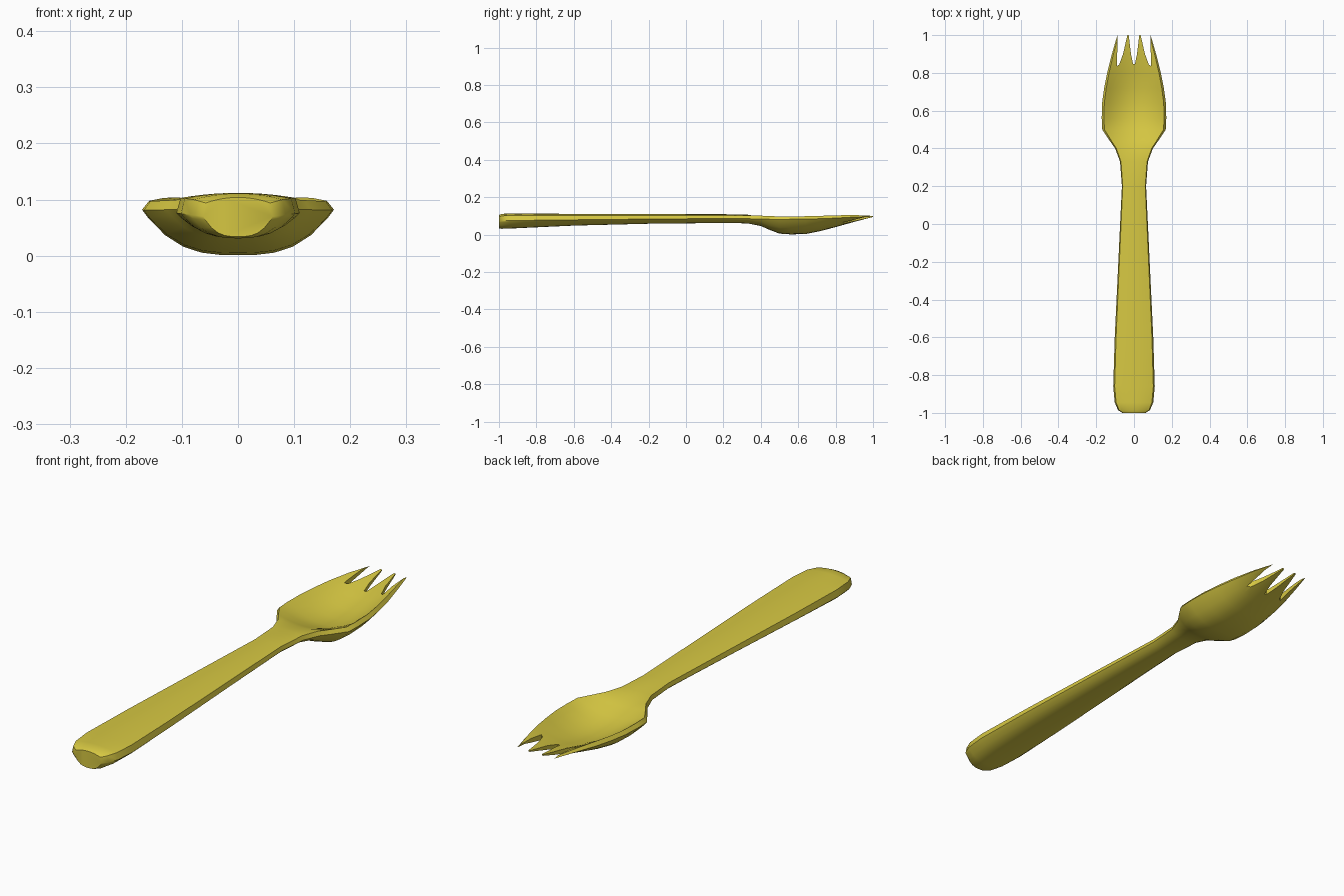
import bpy, bmesh, math

if "Cube" in bpy.data.objects:
    bpy.data.objects.remove(bpy.data.objects["Cube"])

mat = bpy.data.materials.new("mustard yellow")
mat.diffuse_color = (0.68, 0.58, 0.055, 1)
mat.use_nodes = True
mat.node_tree.nodes["Principled BSDF"].inputs["Base Color"].default_value = mat.diffuse_color

# Cross-sections: y, half width, top centre z, lip z, side z, bottom z
STATIONS = [
    (-1.0, .062, .104, .094, .070, .034), (-.985, .085, .111, .100, .073, .031),
    (-.945, .102, .112, .102, .075, .032), (-.86, .110, .112, .103, .076, .036),
    (-.6, .102, .111, .103, .079, .048), (-.2, .083, .110, .103, .083, .058),
    (.2, .064, .109, .103, .086, .062), (.33, .074, .106, .102, .085, .060),
    (.40, .100, .095, .101, .083, .046), (.44, .128, .082, .099, .082, .028),
    (.50, .168, .060, .097, .081, .005), (.56, .171, .045, .097, .082, .001),
    (.64, .169, .040, .098, .083, .003), (.72, .158, .047, .100, .085, .019),
    (.80, .142, .063, .103, .088, .040), (.90, .117, .085, .104, .094, .068),
    (1.0, .088, .099, .101, .097, .094),
]
TOP_U = [0, .2, .4, .6, .78, .93]
BOTTOM_U = [.94, .76, .57, .38, .19, 0]


def section(y, w, tc, lip, side, bot):
    """Closed ring through the domed or dished top, lip, side and belly."""
    half = [(u * w, lip + (tc - lip) * (1 - (u / .93) ** 2)) for u in TOP_U]
    half.append((w, side))
    half += [(u * w, bot + (side - bot) * u ** 3) for u in BOTTOM_U]
    ring = half + [(-x, z) for x, z in half[-2:0:-1]]
    return [(x, y, z) for x, z in ring]


def make_object(name, bm):
    bmesh.ops.recalc_face_normals(bm, faces=bm.faces[:])
    me = bpy.data.meshes.new(name)
    bm.to_mesh(me)
    bm.free()
    me.materials.append(mat)
    ob = bpy.data.objects.new(name, me)
    bpy.context.collection.objects.link(ob)
    return ob


# Handle and bowl lofted as one body
bm = bmesh.new()
rings = [[bm.verts.new(p) for p in section(*s)] for s in STATIONS]
n = len(rings[0])
for a, b in zip(rings, rings[1:]):
    for i in range(n):
        j = (i + 1) % n
        bm.faces.new((a[i], a[j], b[j], b[i]))
bm.faces.new(rings[0])
bm.faces.new(rings[-1])
spork = make_object("spork", bm)

# Notches between the four tines
side_notch = [(-.090, .836), (-.078, .845), (-.058, .90), (-.035, 1.0),
              (-.030, 1.05), (-.086, 1.05), (-.087, 1.0)]
centre_notch = [(-.005, .848), (.005, .848), (.016, .90), (.028, 1.0),
                (.032, 1.05), (-.032, 1.05), (-.028, 1.0), (-.016, .90)]
notches = [side_notch, centre_notch, [(-x, y) for x, y in side_notch]]
bm = bmesh.new()
for outline in notches:
    face = bm.faces.new([bm.verts.new((x, y, -.1)) for x, y in outline])
    ext = bmesh.ops.extrude_face_region(bm, geom=[face])
    for v in ext["geom"]:
        if isinstance(v, bmesh.types.BMVert):
            v.co.z = .3
cutter = make_object("notch_cutter", bm)
cutter.hide_render = True

cut = spork.modifiers.new("tine notches", 'BOOLEAN')
cut.operation = 'DIFFERENCE'
cut.solver = 'EXACT'
cut.object = cutter
bpy.context.view_layer.objects.active = spork
spork.select_set(True)
cutter.select_set(False)
bpy.ops.object.modifier_apply(modifier=cut.name)
bpy.data.objects.remove(cutter, do_unlink=True)
bpy.ops.object.shade_smooth_by_angle(angle=math.radians(35))
